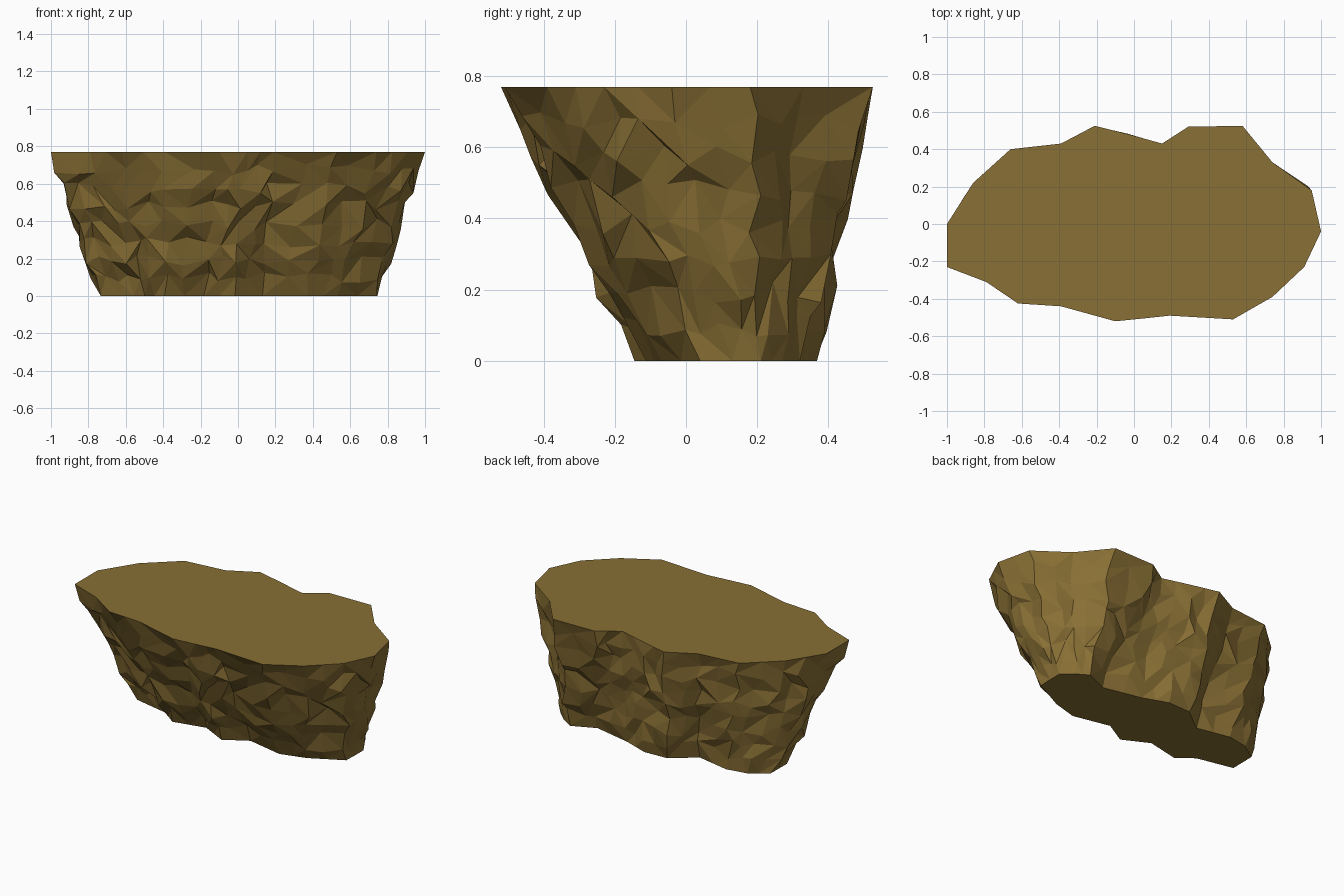
import bpy, bmesh, random
from mathutils import Vector

if "Cube" in bpy.data.objects:
    bpy.data.objects.remove(bpy.data.objects["Cube"])

random.seed(7)
HEIGHT, ROWS, SPLIT = 0.77, 8, 2

# Matching rim and base outlines, counter-clockwise from the right end
rim = [(1, -.04), (.95, .18), (.74, .33), (.58, .525), (.29, .52), (.15, .43),
       (-.03, .48), (-.21, .525), (-.39, .43), (-.66, .40), (-.86, .22), (-1, 0),
       (-1, -.23), (-.79, -.31), (-.62, -.425), (-.39, -.44), (-.1, -.52),
       (.05, -.505), (.19, -.49), (.53, -.51), (.74, -.39), (.91, -.23)]
base = [(.745, .13), (.745, .21), (.68, .27), (.60, .32), (.45, .254), (.2, .31),
        (.04, .368), (-.118, .361), (-.27, .244), (-.487, .289), (-.622, .265), (-.733, .19),
        (-.735, .025), (-.62, 0), (-.498, -.026), (-.393, -.106), (-.183, -.06),
        (-.016, -.145), (.131, -.06), (.372, -.112), (.534, -.067), (.742, .04)]


def divide(outline):
    """Split every side of an outline into equal steps."""
    pts = [Vector(p) for p in outline]
    return [a.lerp(b, k / SPLIT) for a, b in zip(pts, pts[1:] + pts[:1]) for k in range(SPLIT)]


top, bottom = divide(rim), divide(base)
count = len(top)
bm = bmesh.new()

# Rings of the cliff wall, with chipped, uneven stone between the two flat ends
rings = []
for r in range(ROWS + 1):
    t = r / ROWS
    inner = 0 < r < ROWS
    ring = []
    for i in range(count):
        p = bottom[i].lerp(top[i], t)
        z = t * HEIGHT
        if inner:
            tangent = (top[(i + 1) % count] - top[i - 1]).normalized()
            outward = Vector((tangent.y, -tangent.x))
            p += outward * random.uniform(-.017, .023) + tangent * random.uniform(-.025, .025)
            z += random.uniform(-.03, .03)
        ring.append(bm.verts.new((p.x, p.y, z)))
    rings.append(ring)

# Wall facets, split along random diagonals
for low, high in zip(rings, rings[1:]):
    for i in range(count):
        j = (i + 1) % count
        a, b, c, d = low[i], low[j], high[j], high[i]
        tris = ((a, b, c), (a, c, d)) if random.random() < .5 else ((a, b, d), (b, c, d))
        for tri in tris:
            bm.faces.new(tri)

# Flat top and underside
bm.faces.new(rings[-1])
bm.faces.new(rings[0][::-1])

mesh = bpy.data.meshes.new("rock_ledge")
bm.to_mesh(mesh)
bm.free()
rock = bpy.data.objects.new("rock_ledge", mesh)
bpy.context.collection.objects.link(rock)

# Brown stone
stone = bpy.data.materials.new("brown_stone")
stone.diffuse_color = (.25, .16, .035, 1)
stone.use_nodes = True
stone.node_tree.nodes["Principled BSDF"].inputs["Base Color"].default_value = stone.diffuse_color
mesh.materials.append(stone)
